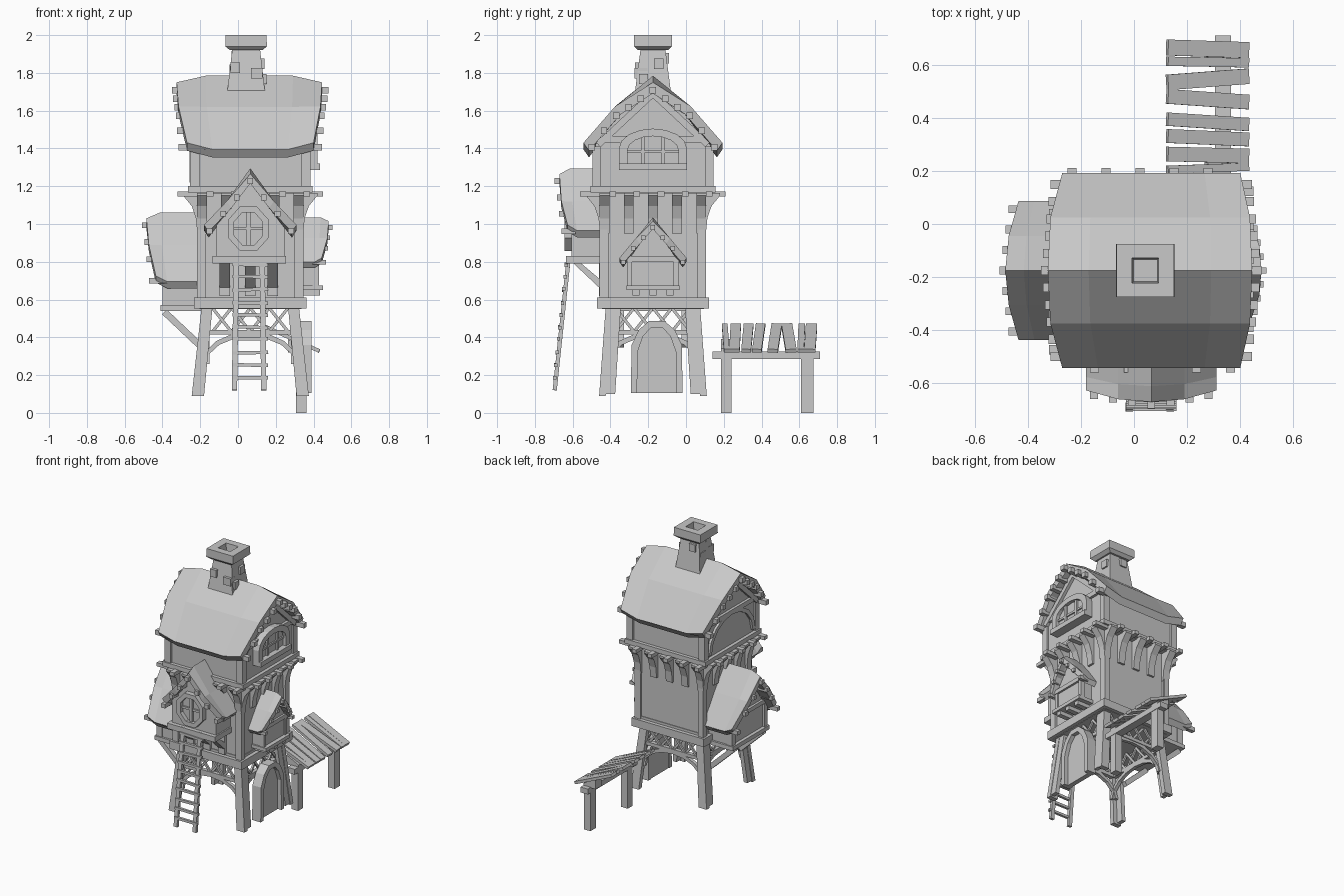
import bpy, bmesh, math, random
from mathutils import Vector, Matrix

if "Cube" in bpy.data.objects:
    bpy.data.objects.remove(bpy.data.objects["Cube"])

random.seed(4)
CX, CY = 0.065, -0.175                      # tower axis
parts = {}
SIDES = range(4)                            # 0 front, 1 right, 2 back, 3 left


def P(k, u, o, z):
    """Point on side k: u along the wall, o outward from the tower axis, z up."""
    v = Matrix.Rotation(k * math.pi / 2, 3, 'Z') @ Vector((u, -o, z))
    return v + Vector((CX, CY, 0))


def tube(name, sections, closed=False):
    """Skin a row of equal cross-sections, capped when open."""
    bm = parts.setdefault(name, bmesh.new())
    rows = [[bm.verts.new(p) for p in s] for s in sections]
    n = len(rows[0])
    for i in range(len(rows) - (0 if closed else 1)):
        a, b = rows[i], rows[(i + 1) % len(rows)]
        for j in range(n):
            bm.faces.new((a[j], a[(j + 1) % n], b[(j + 1) % n], b[j]))
    if not closed:
        bm.faces.new(rows[0])
        bm.faces.new(rows[-1])


def slab(name, k, pts, o0, o1):             # (u, z) outline pushed outward
    tube(name, [[P(k, u, o, z) for u, z in pts] for o in (o0, o1)])


def side(name, k, pts, u0, u1):             # (o, z) outline pushed along the wall
    tube(name, [[P(k, u, o, z) for o, z in pts] for u in (u0, u1)])


def box(name, k, u0, u1, o0, o1, z0, z1):
    slab(name, k, [(u0, z0), (u1, z0), (u1, z1), (u0, z1)], o0, o1)


def beam(name, k, p, q, w, t):              # bar between two (u, o, z) points
    p, q = Vector(p), Vector(q)
    d = (q - p).normalized()
    a = Vector((0, 1, 0)) if abs(d.y) < 0.6 else Vector((1, 0, 0))
    s = d.cross(a).normalized()
    n = s.cross(d)
    tube(name, [[P(k, *(c + s * w / 2 * i + n * t / 2 * j))
                 for i, j in ((1, 1), (1, -1), (-1, -1), (-1, 1))] for c in (p, q)])


def band(name, k, outer, inner, o0, o1, closed=False):   # arch or ring frame
    tube(name, [[P(k, *a[:1], o0, a[1]), P(k, a[0], o1, a[1]),
                 P(k, b[0], o1, b[1]), P(k, b[0], o0, b[1])]
                for a, b in zip(outer, inner)], closed)


def arc(u, z, ru, rz, n=8, a0=0, a1=180):
    return [(u + ru * math.cos(math.radians(a0 + (a1 - a0) * i / n)),
             z + rz * math.sin(math.radians(a0 + (a1 - a0) * i / n))) for i in range(n + 1)]


def roof(name, k, prof, drop, both=False, th=0.042):
    """prof: (v, z, inner o, outer o) from ridge to eave; ends sag a little."""
    secs = []
    full = [(-v, z, a, b) for v, z, a, b in reversed(prof[1:])] + prof
    for v, z, a, b in full:
        f = 1 - 2 * abs(v) / prof[-1][0]
        cols = [(a, drop * f if both else 0), (a + (b - a) * .2, 0),
                (a + (b - a) * .8, 0), (b, drop * f)]
        vi = v - math.copysign(th * .7, v) if v else 0
        top = [P(k, v, o, z - dz) for o, dz in cols]
        low = [P(k, vi, o, z - dz - th * (1 if v else 1.4)) for o, dz in cols]
        secs.append(top + low[::-1])
    tube(name, secs)


def pegs(name, k, prof, o0, o1, n, s, drop, flip=1):
    """Purlin ends poking out under a gable edge."""
    for i in range(-n, n + 1):
        v = prof[-1][0] * .88 * i / n
        for (va, za, *_), (vb, zb, *_) in zip(prof, prof[1:]):
            if va <= abs(v) <= vb:
                z = za + (zb - za) * (abs(v) - va) / (vb - va)
        z -= s * .9 + drop * max(0, 1 - abs(i) / n * 1.5)
        e = o1 - (.035 * abs(i) / n)
        box(name, k, v - s / 2, v + s / 2, o0, e, z - s, z)


# ---- stilts: legs, braces and lattice
for sx in (-1, 1):
    for sy in (-1, 1):
        rect = lambda x0, x1, y0, y1, z: [P(0, sx * x, sy * y, z) for x, y in
                                          ((x0, y0), (x1, y0), (x1, y1), (x0, y1))]
        tube("leg", [rect(.245, .31, .25, .285, .09), rect(.2, .258, .215, .25, .56)])
        tube("leg", [rect(.275, .305, .2, .26, .1), rect(.225, .255, .17, .23, .56)])
for k in SIDES:
    band("arched_brace", k, arc(0, .26, .255, .17), arc(0, .26, .232, .142), .215, .24)
    box("lattice_rail", k, -.22, .22, .215, .245, .415, .44)
    for i in range(4):
        a, b = -.2 + .1 * i, -.1 + .1 * i
        beam("lattice", k, (a, .226, .43), (b, .226, .555), .016, .014)
        beam("lattice", k, (b, .234, .43), (a, .234, .555), .016, .014)

# ---- platform, lower storey, corbels, ledge
box("platform", 0, -.27, .27, -.27, .27, .55, .63)
box("lower_wall", 0, -.265, .265, -.265, .265, .6, 1.18)
box("ledge", 0, -.315, .315, -.315, .315, 1.16, 1.19)
for k in SIDES:
    box("platform_beam", k, -.295, .295, .25, .297, .553, .612)
    box("ledge_beam", k, -.328, .328, .3, .33, 1.167, 1.2)
    for s in (-1, 1):
        box("lower_corner_post", k, s * .235, s * .282, .24, .28, .6, 1.17)
    for i in range(-2, 3):
        u = i * .128
        side("corbel", k, [(.26, .95), (.28, .95), (.288, 1.03), (.31, 1.095), (.355, 1.15),
                           (.355, 1.165), (.26, 1.165)], u - .026, u + .026)
        box("joist_end", k, u + .025, u + .06, .28, .385, 1.145, 1.172)

# ---- upper storey with main roof (ridge runs left to right)
main = [(0, 1.785, -.39, .38), (.2, 1.62, -.38, .372), (.368, 1.395, -.335, .335)]
slab("upper_wall", 1, [(-.305, 1.19), (.305, 1.19), (.305, 1.42), (.19, 1.57), (0, 1.71),
                       (-.19, 1.57), (-.305, 1.42)], -.305, .305)
roof("main_roof", 1, main, .035, True)
for k in (1, 3):
    pegs("main_roof_peg", k, main, .29, .415, 5, .034, .03)
    box("gable_beam", k, -.3, .3, .3, .325, 1.43, 1.465)
    for s in (-1, 1):
        box("upper_corner_post", k, s * .275, s * .32, .27, .318, 1.19, 1.41)
        beam("gable_rafter", k, (s * .29, .315, 1.42), (0, .315, 1.69), .035, .025)
for k in (0, 2):
    for s in (-1, 1):
        box("upper_corner_post", k, s * .275, s * .316, .28, .316, 1.19, 1.41)
band("left_gable_arch", 3, arc(0, 1.22, .27, .24), arc(0, 1.22, .24, .21), .3, .322)

# right gable window
box("gable_window_sill", 1, -.18, .18, .3, .37, 1.285, 1.32)
slab("gable_window_bay", 1, [(-.15, 1.3)] + arc(0, 1.38, .15, .1)[::-1] + [(.15, 1.3)], .3, .33)
band("gable_window_hood", 1, [(.18, 1.32)] + arc(0, 1.4, .18, .105) + [(-.18, 1.32)],
     [(.135, 1.32)] + arc(0, 1.39, .135, .075) + [(-.135, 1.32)], .3, .355)
for u in (-.055, .055):
    box("gable_window_bar", 1, u - .009, u + .009, .32, .345, 1.31, 1.46)
box("gable_window_bar", 1, -.14, .14, .32, .34, 1.375, 1.39)

# ---- chimney with hollow cap
def sq(x, y, z, cx=-.022):
    return [P(0, cx + a * x, b * y, z) for a, b in ((-1, -1), (1, -1), (1, 1), (-1, 1))]
tube("chimney_shaft", [sq(.11, .1, 1.62), sq(.1, .095, 1.7), sq(.073, .065, 1.93)])
tube("chimney_cap", [sq(.085, .08, 1.92), sq(.11, .1, 1.94), sq(.108, .1, 2.0),
                     sq(.05, .047, 2.0), sq(.045, .042, 1.93)])
for k, u, z, w, o in ((0, -.08, 1.8, .05, .095), (0, .035, 1.77, .06, .098), (1, .03, 1.82, .05, .075),
                      (1, -.05, 1.74, .05, .085), (2, .05, 1.85, .05, .085), (3, -.04, 1.79, .06, .11),
                      (3, .03, 1.86, .045, .1)):
    box("chimney_stone", k, u - w / 2, u + w / 2, .03, o, z, z + .055)

# ---- front dormer
dorm = [(0, 1.295, .2, .495), (.125, 1.12, .2, .485), (.245, .965, .2, .452)]
slab("dormer_wall", 0, [(-.18, .82), (.18, .82), (.18, 1.0), (.11, 1.09), (0, 1.23), (-.11, 1.09),
                        (-.18, 1.0)], .2, .43)
roof("dormer_roof", 0, dorm, .03, th=.036)
pegs("dormer_peg", 0, dorm, .41, .52, 3, .03, .025)
box("dormer_floor", 0, -.2, .19, .25, .46, .79, .83)
ring = lambda r, q: arc(-.01, .975, r, q, 8, 22.5, 382.5)[:-1]
band("round_window_frame", 0, ring(.115, .128), ring(.082, .094), .42, .468, True)
slab("round_window_pane", 0, ring(.09, .1), .42, .438)
box("round_window_bar", 0, -.02, 0, .43, .455, .88, 1.07)
box("round_window_bar", 0, -.09, .07, .43, .45, .967, .983)
for u in (-.135, 0, .12):
    side("dormer_strut", 0, [(.26, .64), (.26, .69), (.39, .8), (.43, .8)], u - .028, u + .028)
    box("dormer_strut", 0, u - .028, u + .028, .26, .285, .62, .8)

# ---- right bay
bay = [(0, 1.035, .2, .415), (.09, .925, .2, .408), (.178, .8, .2, .378)]
slab("right_bay_wall", 1, [(-.128, .66), (.128, .66), (.128, .83), (0, .99), (-.128, .83)], .2, .355)
roof("right_bay_roof", 1, bay, .02, th=.03)
pegs("right_bay_peg", 1, bay, .33, .435, 3, .024, .02)
box("right_bay_sill", 1, -.14, .14, .25, .385, .65, .675)
box("right_bay_lintel", 1, -.138, .138, .3, .37, .8, .83)
for u in (-.09, 0, .09):
    box("right_bay_block", 1, u - .018, u + .018, .25, .37, .622, .652)
for s in (-1, 1):
    box("right_bay_post", 1, s * .11, s * .135, .33, .365, .67, .81)

# ---- left bay
lbay = [(0, 1.06, .2, .55), (.13, .89, .2, .537), (.262, .695, .2, .5)]
slab("left_bay_wall", 3, [(-.2, .56), (.2, .56), (.2, .75), (.1, .89), (0, 1.01), (-.1, .89),
                          (-.2, .75)], .2, .45)
roof("left_bay_roof", 3, lbay, .03, th=.036)
pegs("left_bay_peg", 3, lbay, .43, .572, 3, .03, .025)
box("left_bay_base", 3, -.215, .215, .25, .475, .54, .57)
box("left_bay_beam", 3, -.2, .2, .44, .468, .745, .775)
for s in (-1, 1):
    box("left_bay_post", 3, s * .17, s * .207, .42, .465, .56, .76)
    beam("left_bay_strut", 3, (s * .17, .27, .36), (s * .17, .455, .535), .035, .035)

# ---- arched door between the right legs
jamb = [(.157, .105), (.153, .36), (.115, .44), (.06, .487), (-.02, .487), (-.075, .44),
        (-.113, .36), (-.117, .105)]
inner = [(.02 + (u - .02) * .76, z if z < .2 else z - .035) for u, z in jamb]
band("door_frame", 1, jamb, inner, .255, .325)
slab("door_panel", 1, inner, .26, .295)

# ---- ladder
for s in (-.082, .07):
    beam("ladder_rail", 0, (s * 1.02, .52, .12), (s * .9, .445, .83), .028, .022)
for i in range(10):
    z = .19 + i * .066
    o = .52 - (z - .12) * .105
    beam("ladder_rung", 0, (-.095, o + .008, z + random.uniform(-.006, .006)),
         (.095, o + .008, z + random.uniform(-.006, .006)), .018, .018)

# ---- side walkway: tilted planks on a beam and two posts (u = y - CY, o = x - CX)
box("walkway_beam", 1, .315, .885, .24, .3, .285, .325)
for u0, u1 in ((.36, .415), (.785, .85)):
    box("walkway_post", 1, u0, u1, .243, .297, 0, .29)
    side("walkway_wedge", 1, [(.2, .32), (.3, .32), (.3, .34), (.2, .39)], u0, u1)
for y, w in ((.21, .03), (.26, .055), (.325, .052), (.385, .05), (.47, .055), (.545, .058),
             (.61, .035), (.66, .06)):
    u, t = y - CY, random.uniform(-.014, .014)
    beam("walkway_plank", 1, (u + t, .06, .465), (u - t, .365, .328), .02, w)

# ---- turn the collected parts into objects
mat = bpy.data.materials.new("weathered grey")
mat.diffuse_color = (.58, .58, .58, 1)
mat.use_nodes = True
mat.node_tree.nodes["Principled BSDF"].inputs["Base Color"].default_value = mat.diffuse_color
for name, bm in parts.items():
    bmesh.ops.recalc_face_normals(bm, faces=bm.faces)
    me = bpy.data.meshes.new(name)
    bm.to_mesh(me)
    bm.free()
    me.materials.append(mat)
    bpy.context.collection.objects.link(bpy.data.objects.new(name, me))
